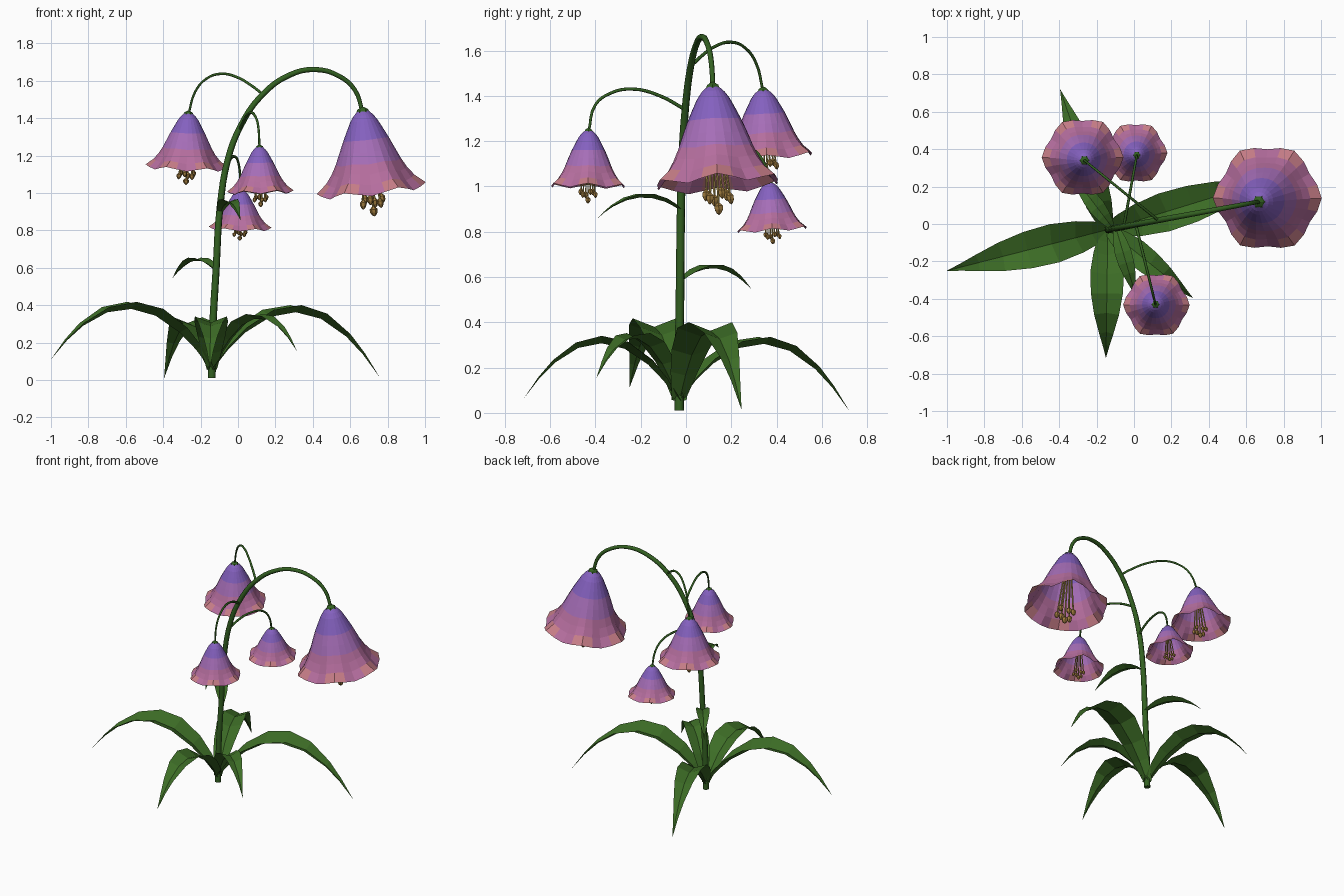
import bpy, bmesh, math
from mathutils import Vector

if "Cube" in bpy.data.objects:
    bpy.data.objects.remove(bpy.data.objects["Cube"])


def material(name, rgb):
    m = bpy.data.materials.new(name)
    lin = [c / 12.92 if c <= 0.04045 else ((c + 0.055) / 1.055) ** 2.4 for c in rgb]
    m.diffuse_color = (*lin, 1)
    m.use_nodes = True
    m.node_tree.nodes["Principled BSDF"].inputs["Base Color"].default_value = m.diffuse_color
    return m


STEM = material("stem green", (0.20, 0.38, 0.13))
LEAF = material("leaf green", (0.24, 0.43, 0.15))
PURPLE = material("purple", (0.52, 0.38, 0.75))
MAUVE = material("mauve", (0.65, 0.43, 0.72))
PINK = material("pink", (0.71, 0.43, 0.62))
SALMON = material("salmon", (0.78, 0.49, 0.53))
GOLD = material("pale gold", (0.70, 0.60, 0.32))
ANTHER = material("dark gold", (0.62, 0.48, 0.24))


def finish(bm, name, mats):
    me = bpy.data.meshes.new(name)
    bm.to_mesh(me)
    bm.free()
    for m in mats:
        me.materials.append(m)
    ob = bpy.data.objects.new(name, me)
    bpy.context.collection.objects.link(ob)
    return ob


def tube(name, points, r0, r1, mat, res=6):
    """Tapered round stalk through the points."""
    cu = bpy.data.curves.new(name, 'CURVE')
    cu.dimensions = '3D'
    cu.bevel_depth = 1.0
    cu.bevel_resolution = 2
    cu.resolution_u = res
    cu.use_fill_caps = True
    sp = cu.splines.new('BEZIER')
    sp.bezier_points.add(len(points) - 1)
    for i, (bp, p) in enumerate(zip(sp.bezier_points, points)):
        bp.co = p
        bp.handle_left_type = bp.handle_right_type = 'AUTO'
        bp.radius = r0 + (r1 - r0) * i / (len(points) - 1)
    cu.materials.append(mat)
    ob = bpy.data.objects.new(name, cu)
    bpy.context.collection.objects.link(ob)
    bpy.ops.object.select_all(action='DESELECT')
    ob.select_set(True)
    bpy.context.view_layer.objects.active = ob
    bpy.ops.object.convert(target='MESH')
    return bpy.context.object


def loft(bm, rings, closed=True):
    """Skin rows of vertices; returns faces row by row."""
    rows = [[bm.verts.new(p) for p in ring] for ring in rings]
    out = []
    for a, b in zip(rows, rows[1:]):
        n = len(a)
        out.append([bm.faces.new((a[i], b[i], b[(i + 1) % n], a[(i + 1) % n]))
                    for i in range(n if closed else n - 1)])
    return out


# Leaves: creased blades arching from base to tip
BLADE = [(0, .3), (.1, .6), (.2, .82), (.35, 1), (.5, .95),
         (.65, .74), (.8, .42), (.9, .2), (1, .004)]


def leaf(name, base, tip, arch, width):
    base, tip = Vector(base), Vector(tip)
    run = tip - base
    side = Vector((-run.y, run.x, 0)).normalized()
    rows = []
    for t, w in BLADE:
        c = base + run * t + Vector((0, 0, 4 * arch * t * (1 - t)))
        tangent = run + Vector((0, 0, 4 * arch * (1 - 2 * t)))
        up = tangent.cross(side).normalized()
        rows.append([c + side * s * w * width + up * abs(s) * w * width * .38
                     for s in (1, 0, -1)])
    bm = bmesh.new()
    loft(bm, rows, closed=False)
    return finish(bm, name, [LEAF])


ROOT = (-.14, -.03, .05)
for name, tip, arch, width in [
        ("basal_leaf_left", (-1.0, -.25, .11), .30, .105),
        ("basal_leaf_right", (.757, .245, .015), .33, .105),
        ("basal_leaf_front", (-.15, -.715, .065), .25, .09),
        ("basal_leaf_back", (-.395, .72, .01), .275, .085),
        ("basal_leaf_front_right", (.315, -.395, .155), .225, .07)]:
    leaf(name, ROOT, tip, arch, width)
leaf("stem_leaf_lower", (-.115, -.02, .58), (-.35, .29, .545), .075, .045)
leaf("stem_leaf_upper", (-.097, -.02, .89), (.013, -.395, .855), .078, .045)

# Main stem: lies in one upright plane
ARCH = [(-.14, .01), (-.135, .27), (-.117, .59), (-.095, .935), (-.055, 1.175),
        (.01, 1.35), (.125, 1.52), (.275, 1.63), (.41, 1.66), (.54, 1.625),
        (.625, 1.55), (.667, 1.43)]
tube("main_stem", [(x, -.03 + (x + .14) * .185, z) for x, z in ARCH], .021, .011, STEM, 4)


# Side stalks: (fraction along the way, height)
def stalk(name, a, b, prof):
    tube(name, [(a[0] + (b[0] - a[0]) * t, a[1] + (b[1] - a[1]) * t, z) for t, z in prof],
         .008, .006, STEM, 4)


stalk("stalk_back_left", (.13, .02), (-.265, .34),
      [(0, 1.53), (.15, 1.575), (.32, 1.615), (.557, 1.637), (.76, 1.61), (.91, 1.54), (1, 1.42)])
stalk("stalk_front", (.01, -.005), (.115, -.43),
      [(0, 1.34), (.26, 1.40), (.55, 1.43), (.78, 1.41), (.93, 1.36), (1, 1.24)])
stalk("stalk_back_right", (-.055, -.015), (.015, .368),
      [(0, 1.15), (.25, 1.185), (.5, 1.195), (.78, 1.17), (.93, 1.11), (1, 1.01)])

# Bell outline: (depth, radius) as fractions
BELL = [(0, .10), (.05, .18), (.12, .255), (.24, .345), (.35, .425), (.5, .52),
        (.64, .605), (.76, .69), (.88, .80), (1, .97)]
SEG, LOBES = 24, 6


def flower(name, apex, tilt, r, h):
    axis = Vector((tilt[0], tilt[1], -1)).normalized()
    rot = Vector((0, 0, -1)).rotation_difference(axis)
    apex = Vector(apex)

    def place(x, y, z):
        return apex + rot @ Vector((x, y, z))

    def ring(rad, depth, n=6, wave=0):
        pts = []
        for i in range(n):
            a = math.tau * i / n
            k = wave * math.cos(LOBES * a)
            q = rad * (1 + .06 * k)
            pts.append(place(q * math.cos(a), q * math.sin(a), -depth + .035 * h * k))
        return pts

    # Petal bell, banded by depth, with coloured lobe tips
    bm = bmesh.new()
    faces = loft(bm, [ring(r * f, h * d, SEG, d ** 3) for d, f in BELL])
    for k, row in enumerate(faces):
        d = BELL[k][0]
        for i, f in enumerate(row):
            tip = math.cos(LOBES * math.tau * (i + .5) / SEG) > 0
            f.material_index = 0 if d < .34 else 1 if d < .63 else 3 if d > .87 and tip else 2
    finish(bm, name + "_bell", [PURPLE, MAUVE, PINK, SALMON])

    # Green cap
    bm = bmesh.new()
    for row in (loft(bm, [ring(r * q, d * h) for q, d in
                          [(.03, -.05), (.1, -.02), (.125, .015), (.1, .03)]])):
        pass
    finish(bm, name + "_cap", [STEM])

    # Stamens around a longer pistil
    bm = bmesh.new()
    hang = [(0, 0, 1.32, 1.2)]
    for i in range(6):
        a = math.tau * (i + .3) / 6
        hang.append((math.cos(a) * .2 * r, math.sin(a) * .2 * r, 1.17 + .05 * (i % 2), 1))
    for x, y, end, fat in hang:
        def loop(rad, t, n=6):
            s = .15 + .85 * min(t / end, 1)
            return [place(x * s + rad * math.cos(math.tau * j / n),
                          y * s + rad * math.sin(math.tau * j / n), -t * h) for j in range(n)]
        b = r * .062 * fat
        for row in loft(bm, [loop(r * .02, .1), loop(r * .02, .6), loop(r * .02, end - .1)]):
            for f in row:
                f.material_index = 0
        for row in loft(bm, [loop(b * .25, end - .125), loop(b, end - .09), loop(b * .95, end - .05),
                             loop(b * .5, end - .015), loop(b * .05, end)]):
            for f in row:
                f.material_index = 1
    bmesh.ops.recalc_face_normals(bm, faces=bm.faces)
    finish(bm, name + "_stamens", [GOLD, ANTHER])


flower("large_flower", (.667, .118, 1.438), (.11, .05), .285, .43)
flower("back_left_flower", (-.265, .34, 1.425), (-.035, .057), .213, .29)
flower("front_flower", (.115, -.43, 1.245), (.02, -.01), .173, .243)
flower("back_right_flower", (.015, .368, 1.015), (-.02, .06), .163, .205)
